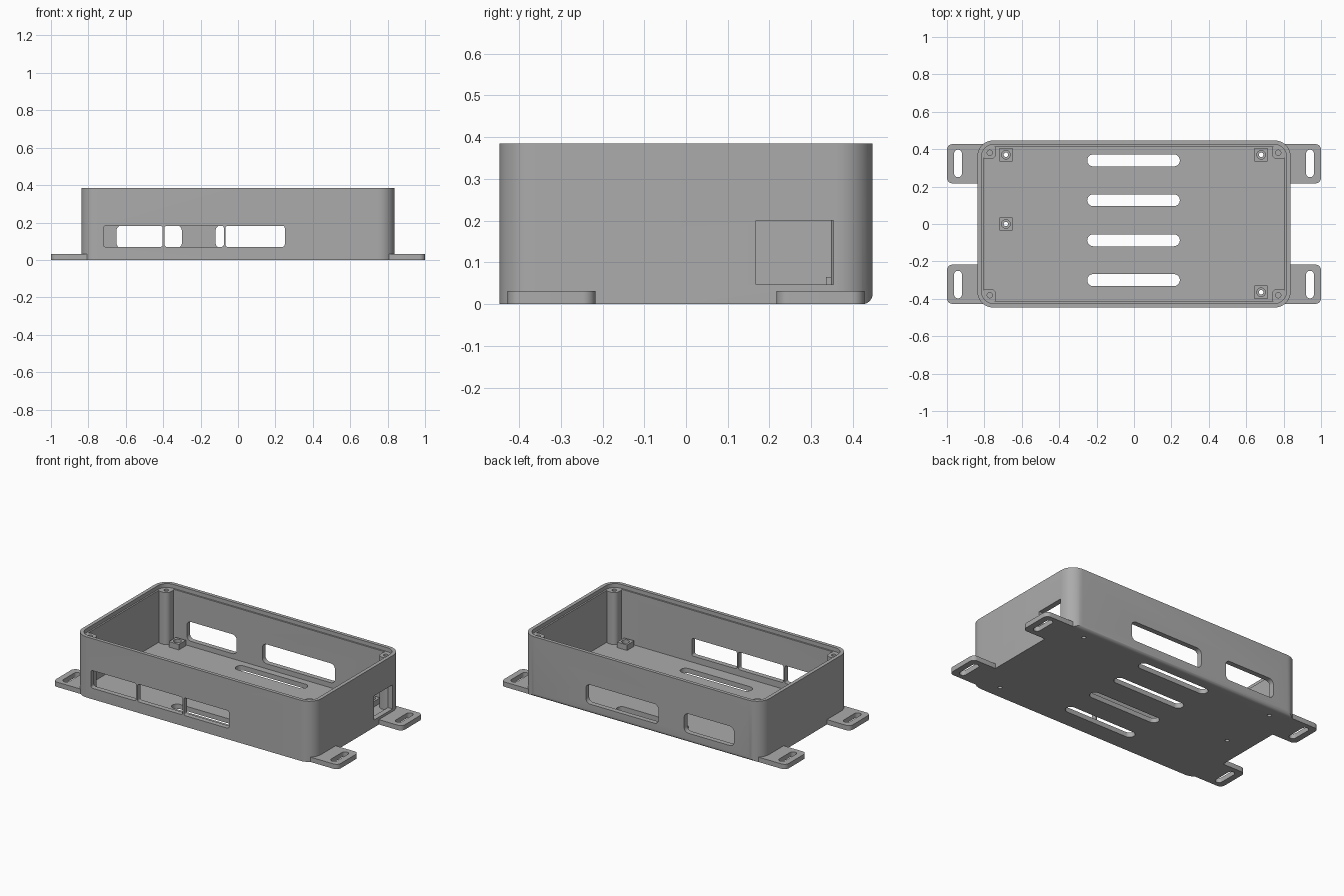
import bpy, bmesh, math
from mathutils import Vector

start = bpy.data.objects.get("Cube")
if start:
    bpy.data.objects.remove(start, do_unlink=True)

GREY = (0.41, 0.41, 0.41, 1)
grey = bpy.data.materials.new("grey plastic")
grey.use_nodes = True
grey.diffuse_color = GREY
grey.node_tree.nodes["Principled BSDF"].inputs["Base Color"].default_value = GREY


def rounded(u0, u1, v0, v1, r, steps=10):
    """Outline of a rectangle with rounded corners."""
    if r == 0:
        return [(u0, v0), (u1, v0), (u1, v1), (u0, v1)]
    centres = [(u1 - r, v1 - r), (u0 + r, v1 - r), (u0 + r, v0 + r), (u1 - r, v0 + r)]
    pts = []
    for i, (cu, cv) in enumerate(centres):
        for k in range(steps + 1):
            a = math.pi / 2 * (i + k / steps)
            p = (cu + r * math.cos(a), cv + r * math.sin(a))
            if not pts or math.dist(p, pts[-1]) > 1e-5:
                pts.append(p)
    if math.dist(pts[0], pts[-1]) < 1e-5:
        pts.pop()
    return pts


def prism(name, outline, lo, hi, axis="z"):
    """Extrude an outline along an axis."""
    place = {"z": lambda u, v, w: (u, v, w),
             "y": lambda u, v, w: (u, w, v),
             "x": lambda u, v, w: (w, u, v)}[axis]
    bm = bmesh.new()
    face = bm.faces.new([bm.verts.new(place(u, v, lo)) for u, v in outline])
    ext = bmesh.ops.extrude_face_region(bm, geom=[face])["geom"]
    shift = Vector(place(0, 0, hi - lo))
    bmesh.ops.translate(bm, vec=shift, verts=[e for e in ext if isinstance(e, bmesh.types.BMVert)])
    bmesh.ops.recalc_face_normals(bm, faces=bm.faces)
    mesh = bpy.data.meshes.new(name)
    bm.to_mesh(mesh)
    bm.free()
    mesh.materials.append(grey)
    obj = bpy.data.objects.new(name, mesh)
    bpy.context.collection.objects.link(obj)
    return obj


def disc(x, y, r):
    return rounded(x - r, x + r, y - r, y + r, r, 6)


def cut(target, cutters):
    """Subtract each cutter from the target, then discard it."""
    bpy.context.view_layer.objects.active = target
    for c in cutters:
        mod = target.modifiers.new("cut", "BOOLEAN")
        mod.operation, mod.solver, mod.object = "DIFFERENCE", "EXACT", c
        bpy.ops.object.modifier_apply(modifier=mod.name)
        bpy.data.objects.remove(c, do_unlink=True)


def smooth(obj):
    bpy.ops.object.select_all(action="DESELECT")
    obj.select_set(True)
    bpy.context.view_layer.objects.active = obj
    bpy.ops.object.shade_smooth_by_angle(angle=math.radians(30))


W, D, H = 0.838, 0.447, 0.385
FLOOR, LIP = 0.03, 0.36
MOUNTS = [(-0.685, 0.37), (-0.685, 0), (0.68, 0.37), (0.68, -0.365)]

# Open tray with a stepped rim
tray = prism("tray", rounded(-W, W, -D, D, 0.087), 0, H)
cutters = [prism("cavity", rounded(-0.805, 0.805, -0.415, 0.415, 0.055), FLOOR, H + 0.1),
           prism("rim_step", rounded(-0.815, 0.815, -0.425, 0.425, 0.065), LIP, H + 0.1)]

# Rounded lower back edge
R = 0.025
arc = [(D - R + R * math.sin(a), R - R * math.cos(a)) for a in (math.pi / 2 * k / 8 for k in range(9))]
cutters.append(prism("back_edge", arc + [(D + 0.05, R), (D + 0.05, -0.05), (D - R, -0.05)], -1, 1, "x"))

# Three front windows, two back windows, one side port
for x in (-0.72, -0.393, -0.067):
    cutters.append(prism("front_window", rounded(x, x + 0.317, 0.07, 0.182, 0.012), -0.5, -0.38, "y"))
for x0, x1 in ((-0.65, -0.30), (-0.12, 0.39)):
    cutters.append(prism("back_window", rounded(x0, x1, 0.062, 0.185, 0.03), 0.38, 0.5, "y"))
cutters.append(prism("side_port", rounded(0.168, 0.353, 0.047, 0.2, 0), 0.78, 0.9, "x"))

# Floor vents and mounting holes
for y in (0.34, 0.127, -0.087, -0.3):
    cutters.append(prism("vent", rounded(-0.25, 0.245, y - 0.032, y + 0.032, 0.032), -0.1, 0.1))
for x, y in MOUNTS:
    cutters.append(prism("hole", disc(x, y, 0.012), -0.1, 0.1))
cut(tray, cutters)
smooth(tray)

# Square standoffs with a wide recess over a through hole
for x, y in MOUNTS:
    block = prism("standoff", rounded(x - 0.035, x + 0.035, y - 0.035, y + 0.035, 0), FLOOR - 0.004, 0.065)
    cut(block, [prism("recess", disc(x, y, 0.023), 0.045, 0.1),
                prism("hole", disc(x, y, 0.012), 0, 0.1)])
    smooth(block)

for sx in (-1, 1):
    for sy in (-1, 1):
        # Corner screw posts
        xs = sorted((sx * 0.737, sx * 0.815))
        ys = sorted((sy * 0.347, sy * 0.425))
        post = prism("corner_post", rounded(*xs, *ys, 0.03), FLOOR - 0.004, LIP)
        cut(post, [prism("hole", disc(sx * 0.771, sy * 0.381, 0.014), 0.2, 0.5)])
        smooth(post)

        # Slotted mounting tabs
        xs = sorted((sx * 0.808, sx))
        ys = sorted((sy * 0.217, sy * 0.427))
        tab = prism("mounting_tab", rounded(*xs, *ys, 0.03), 0, 0.031)
        root = sorted((sx * 0.808, sx * 0.85))
        mount = prism("tab_root", rounded(*root, *ys, 0), 0, 0.031)
        xs = sorted((sx * 0.92, sx * 0.962))
        ys = sorted((sy * 0.25, sy * 0.398))
        cut(tab, [prism("slot", rounded(*xs, *ys, 0.021), -0.1, 0.1)])
        smooth(tab)
